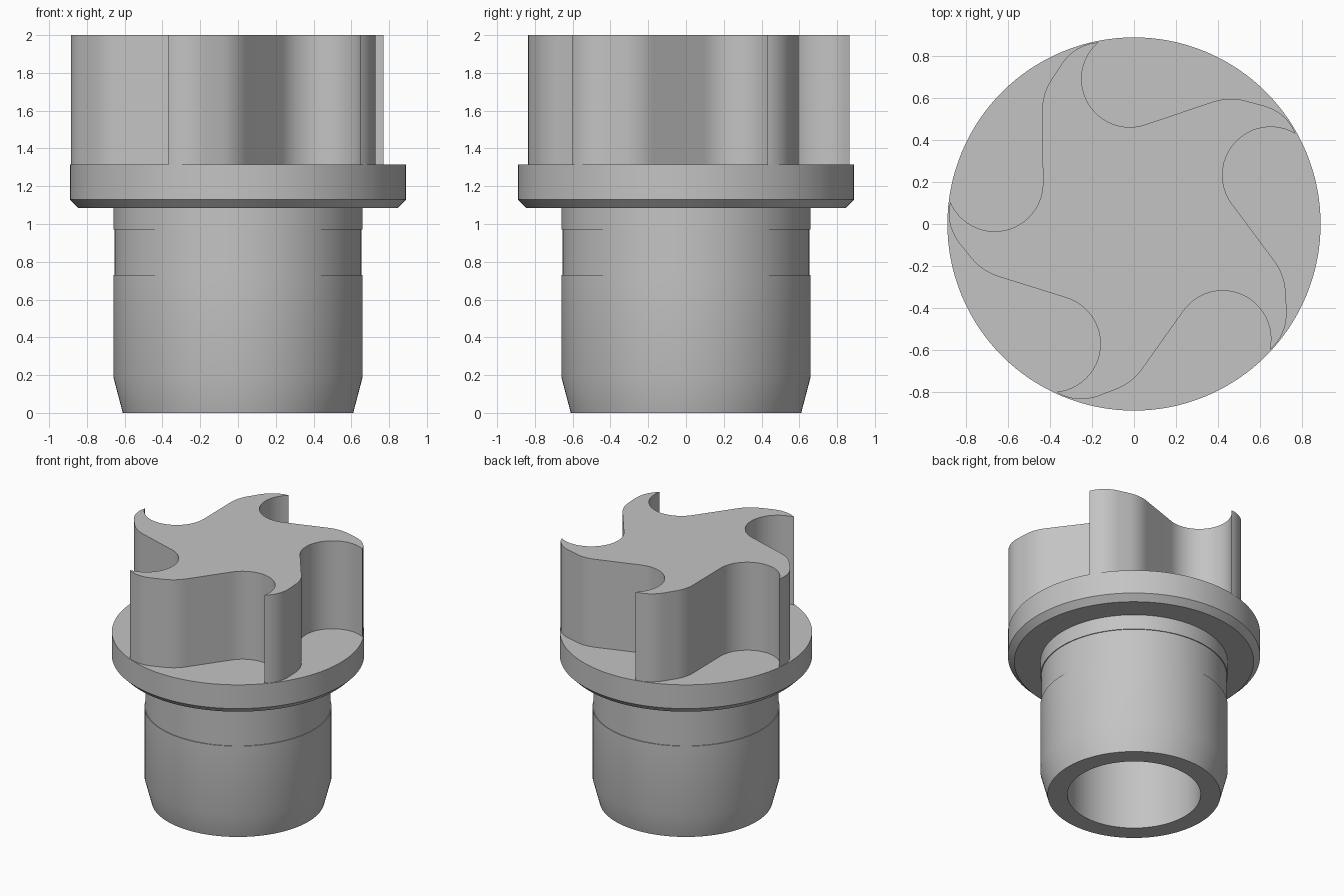
import bpy, bmesh, math
from mathutils import Vector, Matrix

cube = bpy.data.objects.get("Cube")
if cube:
    bpy.data.objects.remove(cube, do_unlink=True)

GREY = (0.55, 0.55, 0.55, 1)
mat = bpy.data.materials.new("plain grey")
mat.use_nodes = True
mat.diffuse_color = GREY
mat.node_tree.nodes["Principled BSDF"].inputs["Base Color"].default_value = GREY


def finish(bm, name):
    """Turn a bmesh into a grey object with crisp edges and smooth curves."""
    bmesh.ops.remove_doubles(bm, verts=bm.verts, dist=0.0001)
    bmesh.ops.recalc_face_normals(bm, faces=bm.faces)
    mesh = bpy.data.meshes.new(name)
    bm.to_mesh(mesh)
    bm.free()
    mesh.materials.append(mat)
    obj = bpy.data.objects.new(name, mesh)
    bpy.context.collection.objects.link(obj)
    bpy.ops.object.select_all(action="DESELECT")
    obj.select_set(True)
    bpy.context.view_layer.objects.active = obj
    bpy.ops.object.shade_smooth_by_angle(angle=math.radians(30))
    return obj


def lathe(name, profile, steps=128):
    """Spin a (radius, height) profile about the z axis."""
    bm = bmesh.new()
    verts = [bm.verts.new((r, 0, z)) for r, z in profile]
    edges = [bm.edges.new(pair) for pair in zip(verts, verts[1:])]
    bmesh.ops.spin(bm, geom=verts + edges, cent=(0, 0, 0), axis=(0, 0, 1),
                   angle=math.tau, steps=steps, use_merge=True)
    return finish(bm, name)


def bezier(a, b, c, n):
    """Points of a quadratic curve, start excluded."""
    a, b, c = Vector(a), Vector(b), Vector(c)
    return [a * (1 - t) ** 2 + b * 2 * t * (1 - t) + c * t * t
            for t in [i / n for i in range(1, n + 1)]]


# Hollow stem with a shallow groove, and the chamfered flange above it
lathe("stem_and_flange", [
    (0, 1.1), (0.47, 1.1), (0.47, 0), (0.61, 0), (0.66, 0.19),
    (0.66, 0.73), (0.654, 0.73), (0.654, 0.97), (0.66, 0.97), (0.66, 1.085),
    (0.845, 1.085), (0.89, 1.13), (0.89, 1.315), (0, 1.315)])

# One lobe of the grip: round hook, straight flank, soft shoulder, curved tip
hook_centre, hook_radius = Vector((-0.02, 0.692)), 0.23
lobe = []
for i in range(25):
    a = math.radians(131 + 158 * i / 24)
    lobe.append(hook_centre + hook_radius * Vector((math.cos(a), math.sin(a))))
lobe.append(Vector((0.37, 0.581)))
lobe += bezier((0.37, 0.581), (0.45, 0.609), (0.53, 0.588), 8)
lobe.append(Vector((0.62, 0.564)))
lobe += bezier((0.62, 0.564), (0.73, 0.53), (0.771, 0.43), 10)[:-1]

# Five lobes make the pinwheel grip
outline = []
for k in range(5):
    turn = Matrix.Rotation(-math.tau * k / 5, 2)
    outline += [turn @ p for p in lobe]
bm = bmesh.new()
base = bm.faces.new([bm.verts.new((p.x, p.y, 1.315)) for p in outline])
top = bmesh.ops.extrude_face_region(bm, geom=[base], use_keep_orig=True)["geom"]
bmesh.ops.translate(bm, vec=(0, 0, 0.685),
                    verts=[g for g in top if isinstance(g, bmesh.types.BMVert)])
finish(bm, "pinwheel_grip")
